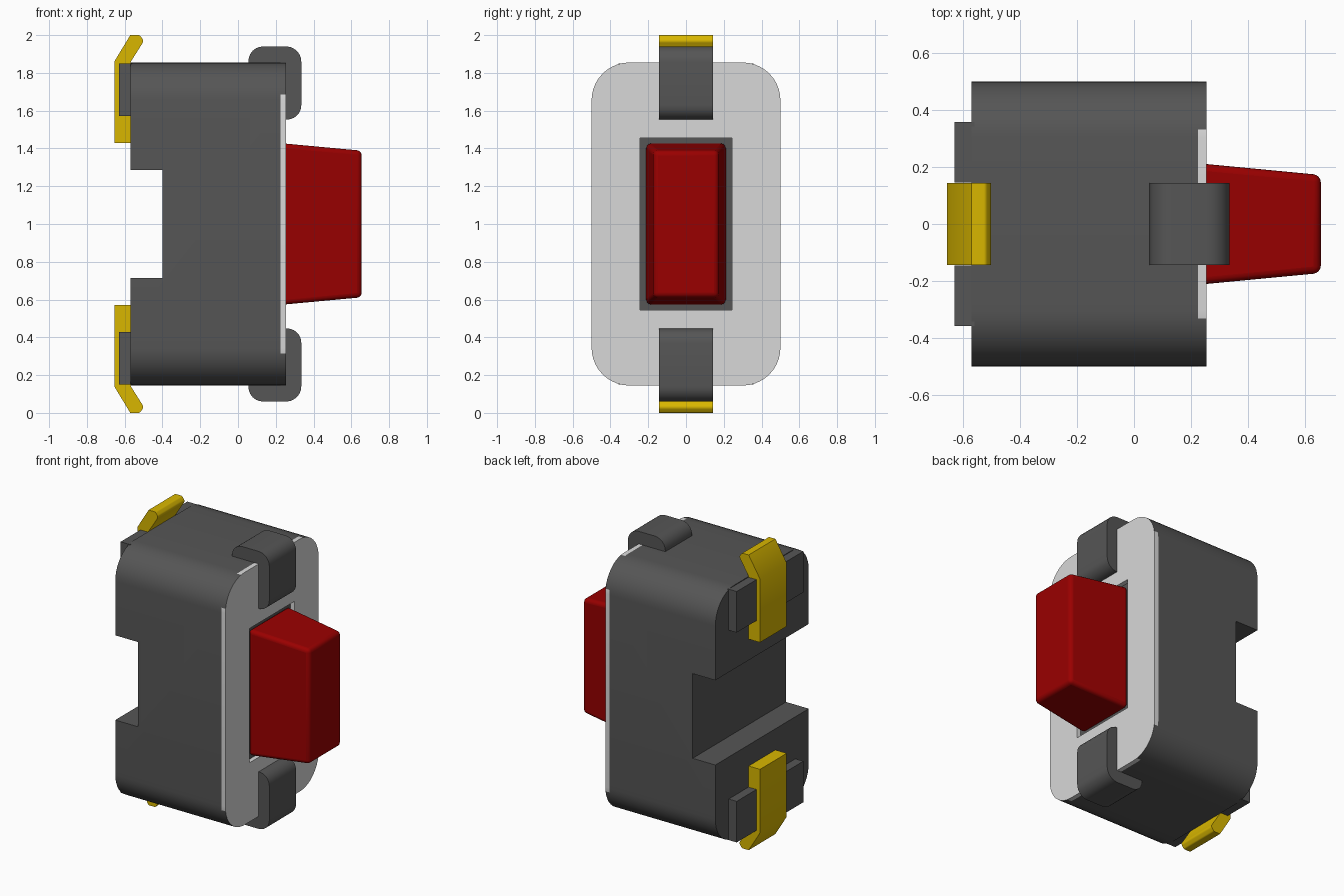
import bpy, bmesh
from math import tan, sin
from mathutils import Vector

if "Cube" in bpy.data.objects:
    bpy.data.objects.remove(bpy.data.objects["Cube"], do_unlink=True)

MID = 1.0  # height of the symmetry plane


def material(name, rgb):
    m = bpy.data.materials.new(name)
    m.use_nodes = True
    m.diffuse_color = (*rgb, 1)
    m.node_tree.nodes["Principled BSDF"].inputs["Base Color"].default_value = (*rgb, 1)
    return m


DARK = material("dark grey plastic", (0.092, 0.092, 0.092))
LIGHT = material("light grey metal", (0.69, 0.69, 0.69))
RED = material("red plastic", (0.32, 0.0, 0.0))
GOLD = material("gold metal", (0.69, 0.47, 0.0))


def rounded(corners, steps=10):
    """Outline from (u, v, radius) corners, with true arcs."""
    pts, n = [], len(corners)
    for i, (u, v, r) in enumerate(corners):
        p = Vector((u, v))
        if r == 0:
            pts.append(p)
            continue
        a = (Vector(corners[i - 1][:2]) - p).normalized()
        b = (Vector(corners[(i + 1) % n][:2]) - p).normalized()
        half = a.angle(b) / 2
        c = p + (a + b).normalized() * r / sin(half)
        s = (p + a * r / tan(half) - c).normalized()
        e = (p + b * r / tan(half) - c).normalized()
        pts += [c + s.slerp(e, k / steps) * r for k in range(steps + 1)]
    return pts


def prism(name, pts, axis, lo, hi, mat):
    """Extrude a (y, z) outline along x, or an (x, z) outline along y."""
    def place(p, d):
        return (d, p.x, p.y + MID) if axis == "x" else (p.x, d, p.y + MID)
    bm = bmesh.new()
    ends = [[bm.verts.new(place(p, d)) for p in pts] for d in (lo, hi)]
    for ring in ends:
        bm.faces.new(ring)
    n = len(pts)
    for i in range(n):
        j = (i + 1) % n
        bm.faces.new((ends[0][i], ends[0][j], ends[1][j], ends[1][i]))
    bmesh.ops.recalc_face_normals(bm, faces=bm.faces)
    mesh = bpy.data.meshes.new(name)
    bm.to_mesh(mesh)
    bm.free()
    ob = bpy.data.objects.new(name, mesh)
    bpy.context.collection.objects.link(ob)
    mesh.materials.append(mat)
    return ob


def activate(ob):
    bpy.ops.object.select_all(action="DESELECT")
    ob.select_set(True)
    bpy.context.view_layer.objects.active = ob


def smooth(ob):
    activate(ob)
    bpy.ops.object.shade_smooth_by_angle(angle=0.6)


def cut(ob, y, z, lo, hi):
    """Cut a centred box of half sizes y, z between two x positions."""
    cutter = prism("cutter", rect(y, z), "x", lo, hi, DARK)
    cutter.hide_render = True
    mod = ob.modifiers.new("cut", "BOOLEAN")
    mod.object, mod.solver = cutter, "EXACT"
    activate(ob)
    bpy.ops.object.modifier_apply(modifier=mod.name)
    bpy.data.objects.remove(cutter, do_unlink=True)


def rect(y, z, r=0):
    return rounded([(-y, -z, r), (y, -z, r), (y, z, r), (-y, z, r)])


# Housing with the channel across its back
body = prism("housing", rect(0.5, 0.855, 0.2), "x", -0.57, 0.225, DARK)
cut(body, 0.7, 0.287, -0.8, -0.4)
smooth(body)

# Cover plate with the button opening; its corner edges match the housing
plate = prism("cover_plate", rect(0.5, 0.855, 0.2), "x", 0.225, 0.255, LIGHT)
cut(plate, 0.243, 0.455, 0.1, 0.4)
plate.data.materials.clear()
for m in (LIGHT, DARK):
    plate.data.materials.append(m)
for f in plate.data.polygons:
    f.material_index = int(min(abs(f.normal.y), abs(f.normal.z)) > 0.15)
smooth(plate)

# Tapered button
button = prism("button", rect(0.213, 0.428), "x", 0.225, 0.655, RED)
for v in button.data.vertices:
    if v.co.x > 0.5:
        v.co.y *= 0.172 / 0.213
        v.co.z = MID + (v.co.z - MID) * 0.388 / 0.428
bevel = button.modifiers.new("soft edges", "BEVEL")
bevel.width, bevel.segments = 0.025, 4
smooth(button)

# Parts repeated at the top and bottom
CLIP = [(0.055, 0.855, 0), (0.255, 0.855, 0), (0.255, 0.553, 0),
        (0.335, 0.553, 0.075), (0.335, 0.94, 0.08), (0.055, 0.94, 0.078)]
CONTACT = [(-0.655, 0.43, 0), (-0.57, 0.43, 0), (-0.57, 0.855, 0),
           (-0.498, 0.97, 0.02), (-0.52, 1.0, 0.015), (-0.57, 1.0, 0),
           (-0.655, 0.86, 0)]
TAB = [(-0.63, 0.572, 0), (-0.56, 0.572, 0), (-0.56, 0.85, 0), (-0.63, 0.85, 0)]

for side, s in (("upper", 1), ("lower", -1)):
    def flip(corners):
        return rounded([(x, z * s, r) for x, z, r in corners], 6)
    smooth(prism(side + "_clip", flip(CLIP), "y", -0.143, 0.143, DARK))
    smooth(prism(side + "_contact", flip(CONTACT), "y", -0.143, 0.143, GOLD))
    for hand, lo, hi in (("rear", 0.145, 0.357), ("front", -0.357, -0.145)):
        prism(f"{side}_{hand}_tab", flip(TAB), "y", lo, hi, DARK)
